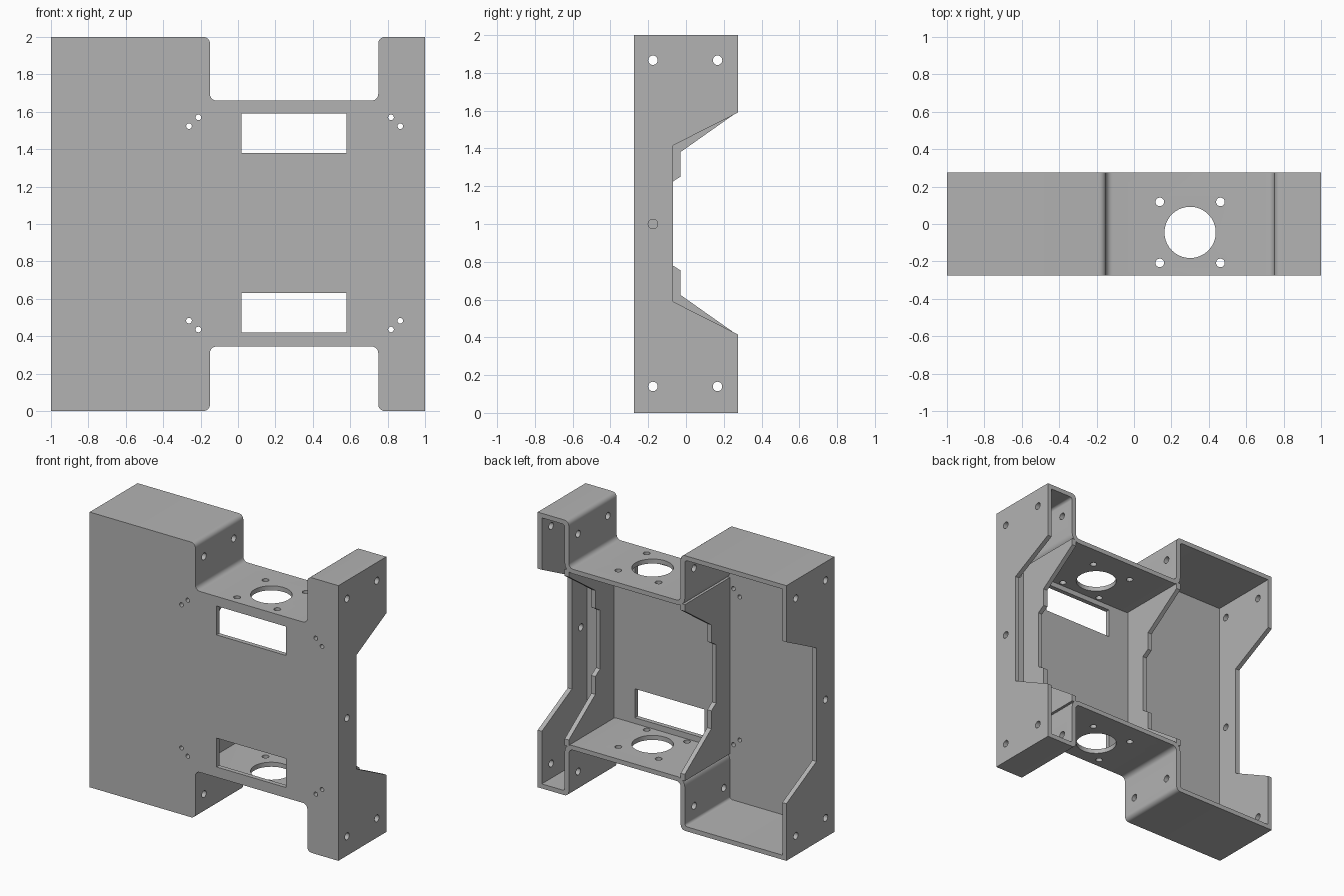
import bpy, bmesh, math
from mathutils import Vector

cube = bpy.data.objects.get("Cube")
if cube:
    bpy.data.objects.remove(cube, do_unlink=True)

T = 0.033                 # sheet thickness
FRONT, BACK = -0.275, 0.275
NL, NR = -0.15, 0.75      # notch sides
LOW, HIGH = 0.345, 1.66   # notch floors

grey = bpy.data.materials.new("plain grey")
grey.use_nodes = True
grey.diffuse_color = (0.45, 0.45, 0.45, 1)
grey.node_tree.nodes["Principled BSDF"].inputs["Base Color"].default_value = (0.45, 0.45, 0.45, 1)


def rounded(corners, steps=6):
    """Outline from (a, b, radius) corners, with rounded ones turned into arcs."""
    out = []
    for i, (a, b, r) in enumerate(corners):
        p = Vector((a, b))
        if r == 0:
            out.append(p)
            continue
        u = (Vector(corners[i - 1][:2]) - p).normalized()
        v = (Vector(corners[(i + 1) % len(corners)][:2]) - p).normalized()
        for k in range(steps + 1):
            t = k / steps * math.pi / 2
            out.append(p + u * r * (1 - math.sin(t)) + v * r * (1 - math.cos(t)))
    return out


def prism(bm, outline, axis, lo, hi):
    """Extrude a 2D outline along an axis; the outline uses the other two axes in order."""
    def place(p, d):
        c = list(p)
        c.insert("xyz".index(axis), d)
        return bm.verts.new(c)
    a = [place(p, lo) for p in outline]
    b = [place(p, hi) for p in outline]
    n = len(a)
    faces = [bm.faces.new(a), bm.faces.new(b)]
    faces += [bm.faces.new((a[i], a[(i + 1) % n], b[(i + 1) % n], b[i])) for i in range(n)]
    bmesh.ops.recalc_face_normals(bm, faces=faces)


def hole(bm, centre, r, axis, lo, hi, n=32):
    ring = [(centre[0] + r * math.cos(i * math.tau / n),
             centre[1] + r * math.sin(i * math.tau / n)) for i in range(n)]
    prism(bm, ring, axis, lo, hi)


def make(name, bm):
    mesh = bpy.data.meshes.new(name)
    bm.to_mesh(mesh)
    bm.free()
    mesh.materials.append(grey)
    ob = bpy.data.objects.new(name, mesh)
    bpy.context.collection.objects.link(ob)
    return ob


def cut(ob, bm):
    cutter = make("cutter", bm)
    cutter.hide_render = True
    mod = ob.modifiers.new("cut", 'BOOLEAN')
    mod.operation, mod.solver, mod.object = 'DIFFERENCE', 'EXACT', cutter
    bpy.context.view_layer.objects.active = ob
    bpy.ops.object.modifier_apply(modifier=mod.name)
    bpy.data.objects.remove(cutter, do_unlink=True)


def notched(t, convex, concave):
    """Front outline with notches above and below, inset by t."""
    top = [(-1 + t, 2 - t, 0), (NL - t, 2 - t, convex), (NL - t, HIGH - t, concave),
           (NR + t, HIGH - t, concave), (NR + t, 2 - t, convex), (1 - t, 2 - t, 0)]
    low = [(x, LOW + t if z < 1.8 else t, r) for x, z, r in reversed(top)]
    return rounded(top + low)


# Open-backed shell
bm = bmesh.new()
prism(bm, notched(0, 0.035, 0.035), "y", FRONT, BACK)
shell = make("bracket_shell", bm)
bm = bmesh.new()
prism(bm, notched(T, 0.02, 0.06), "y", FRONT + T, BACK + 0.1)
cut(shell, bm)

# Side wall cutaways, windows and holes
bm = bmesh.new()
waist = [(0.4, 0.352), (-0.07, 0.59), (-0.07, 1.415), (0.4, 1.653)]
for s in (-1, 1):
    prism(bm, waist, "x", s * 0.94, s * 1.06)
    hole(bm, (-0.175, 1.0), 0.025, "x", s * 0.94, s * 1.06)
for z in (0.42, 1.38):
    prism(bm, [(0.02, z), (0.58, z), (0.58, z + 0.21), (0.02, z + 0.21)], "y", -0.35, -0.2)
for y in (-0.175, 0.167):
    for z in (0.14, 1.867):
        hole(bm, (y, z), 0.025, "x", -1.1, 1.1)
for x in (-0.28, 0.28):
    for dx, dz in ((0.285, 0.52), (0.235, 0.567)):
        for s in (-1, 1):
            cx = 0.303 + math.copysign(0.28 + dx, x)
            hole(bm, (cx, 1.003 + s * dz), 0.015, "y", -0.35, -0.2)
hole(bm, (0.3, -0.045), 0.137, "z", 0.3, 1.7, 64)
for x in (0.138, 0.462):
    for y in (-0.208, 0.118):
        hole(bm, (x, y), 0.023, "z", 0.3, 1.7)
cut(shell, bm)

# Inner ribs joining the notch walls
half = [(BACK, LOW + T / 2), (BACK, 0.41), (-0.03, 0.625), (-0.03, 0.755), (-0.085, 0.79)]
front = FRONT + T / 2
mirrored = [(y, LOW + HIGH - z) for y, z in reversed(half)]
profile = [(front, half[0][1])] + half + mirrored + [(front, mirrored[-1][1])]
for name, x in (("right_rib", NL - T), ("left_rib", NR)):
    bm = bmesh.new()
    prism(bm, profile, "x", x, x + T)
    make(name, bm)

# Smooth bends, keep edges sharp
bpy.ops.object.select_all(action='DESELECT')
shell.select_set(True)
bpy.context.view_layer.objects.active = shell
bpy.ops.object.shade_smooth_by_angle(angle=math.radians(30))
